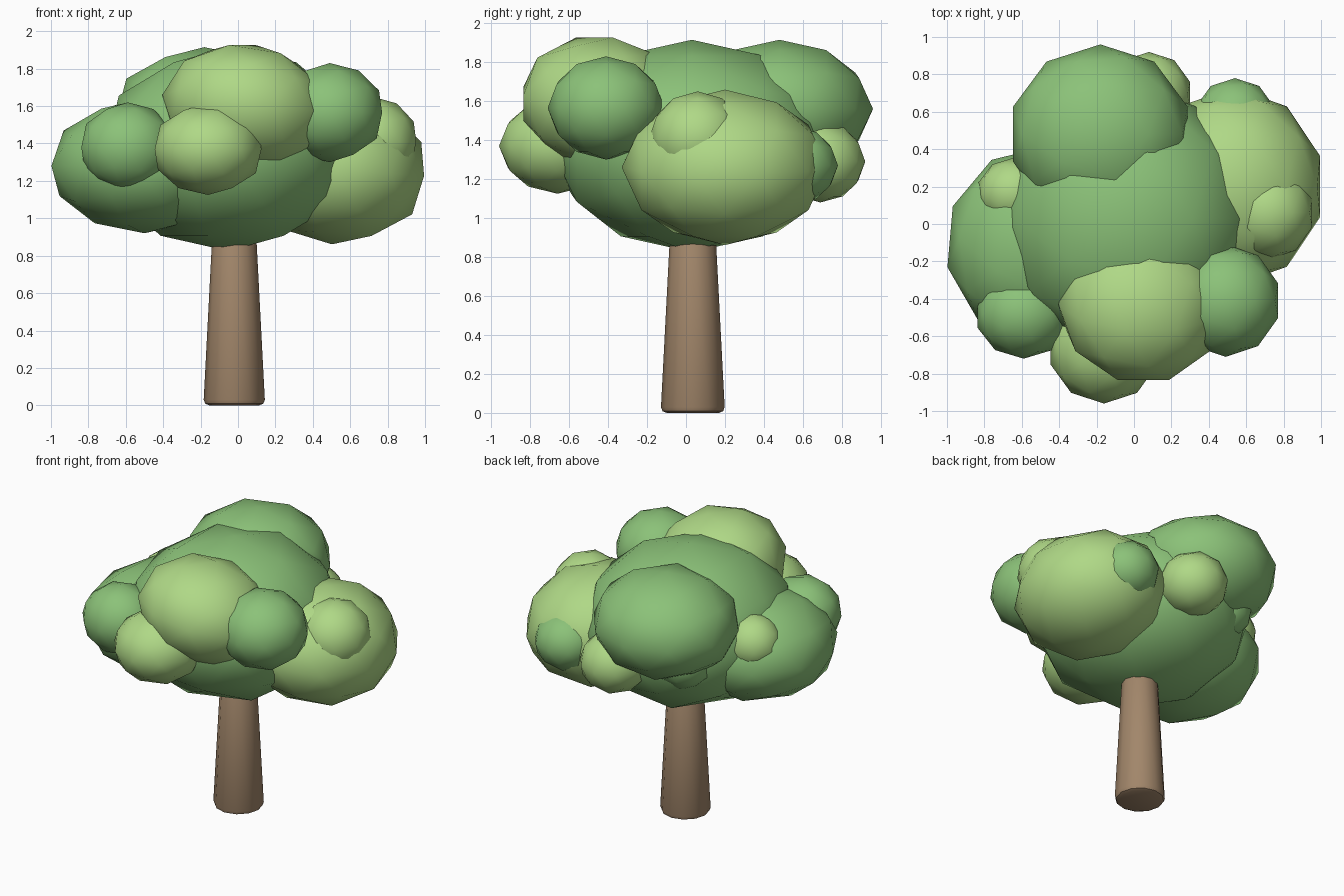
import bpy
import bmesh
from math import radians
from mathutils import Matrix, Euler

if "Cube" in bpy.data.objects:
    bpy.data.objects.remove(bpy.data.objects["Cube"])


def material(name, rgb):
    m = bpy.data.materials.new(name)
    m.diffuse_color = (*rgb, 1)
    m.use_nodes = True
    m.node_tree.nodes["Principled BSDF"].inputs["Base Color"].default_value = m.diffuse_color
    return m


DARK = material("dark_leaf", (0.26, 0.54, 0.19))
LIGHT = material("light_leaf", (0.43, 0.69, 0.24))
BARK = material("bark", (0.36, 0.24, 0.145))


def finish(bm, name, loc, mat, smooth_angle):
    me = bpy.data.meshes.new(name)
    bm.to_mesh(me)
    bm.free()
    me.materials.append(mat)
    ob = bpy.data.objects.new(name, me)
    ob.location = loc
    bpy.context.collection.objects.link(ob)
    bpy.ops.object.select_all(action='DESELECT')
    ob.select_set(True)
    bpy.context.view_layer.objects.active = ob
    bpy.ops.object.shade_smooth_by_angle(angle=radians(smooth_angle))
    return ob


def foliage(name, loc, radii, mat, turn=0, tilt=(0, 0, 0)):
    # low-poly sphere, turned, squashed to the given half sizes, then tilted
    bm = bmesh.new()
    bmesh.ops.create_icosphere(bm, subdivisions=2, radius=1)
    bm.transform(Euler([radians(a) for a in tilt]).to_matrix().to_4x4()
                 @ Matrix.Diagonal((*radii, 1))
                 @ Matrix.Rotation(radians(turn), 4, 'Z'))
    finish(bm, name, loc, mat, 60)


# trunk: tapered, with a small bevel at both ends
bm = bmesh.new()
bmesh.ops.create_cone(bm, cap_ends=True, segments=12, radius1=0.165, radius2=0.117,
                      depth=0.92, matrix=Matrix.Translation((0, 0, 0.46)))
rims = [e for e in bm.edges if abs(e.verts[0].co.z - e.verts[1].co.z) < 1e-4]
bmesh.ops.bevel(bm, geom=rims, offset=0.03, segments=2, profile=0.5, affect='EDGES')
finish(bm, "trunk", (-0.02, 0.035, 0), BARK, 40)

# large crown masses
foliage("crown_core", (-0.05, 0.03, 1.37), (0.69, 0.73, 0.545), DARK)
foliage("crown_left", (-0.50, -0.11, 1.28), (0.51, 0.53, 0.36), DARK, 0, (0, 0, -5))
foliage("crown_right", (0.53, 0.20, 1.26), (0.49, 0.53, 0.40), LIGHT, 0, (0, 4, 0))
foliage("crown_front", (0.04, -0.43, 1.59), (0.45, 0.43, 0.345), LIGHT, 18, (-9, 9, 0))
foliage("crown_back", (-0.18, 0.48, 1.56), (0.49, 0.48, 0.355), DARK)

# small tufts around the crown
foliage("tuft_front_left", (-0.59, -0.48, 1.38), (0.26, 0.24, 0.24), DARK)
foliage("tuft_front", (-0.16, -0.66, 1.37), (0.30, 0.30, 0.245), LIGHT)
foliage("tuft_front_right", (0.49, -0.41, 1.565), (0.295, 0.30, 0.265), DARK)
foliage("tuft_right", (0.72, 0.06, 1.41), (0.245, 0.25, 0.24), LIGHT)
foliage("tuft_back_right", (0.54, 0.56, 1.27), (0.22, 0.22, 0.20), DARK)
foliage("tuft_back", (0.08, 0.69, 1.29), (0.23, 0.23, 0.21), LIGHT)
foliage("tuft_left", (-0.64, 0.165, 1.42), (0.20, 0.19, 0.19), LIGHT)
foliage("tuft_back_left", (-0.33, 0.49, 1.34), (0.20, 0.20, 0.20), DARK)
